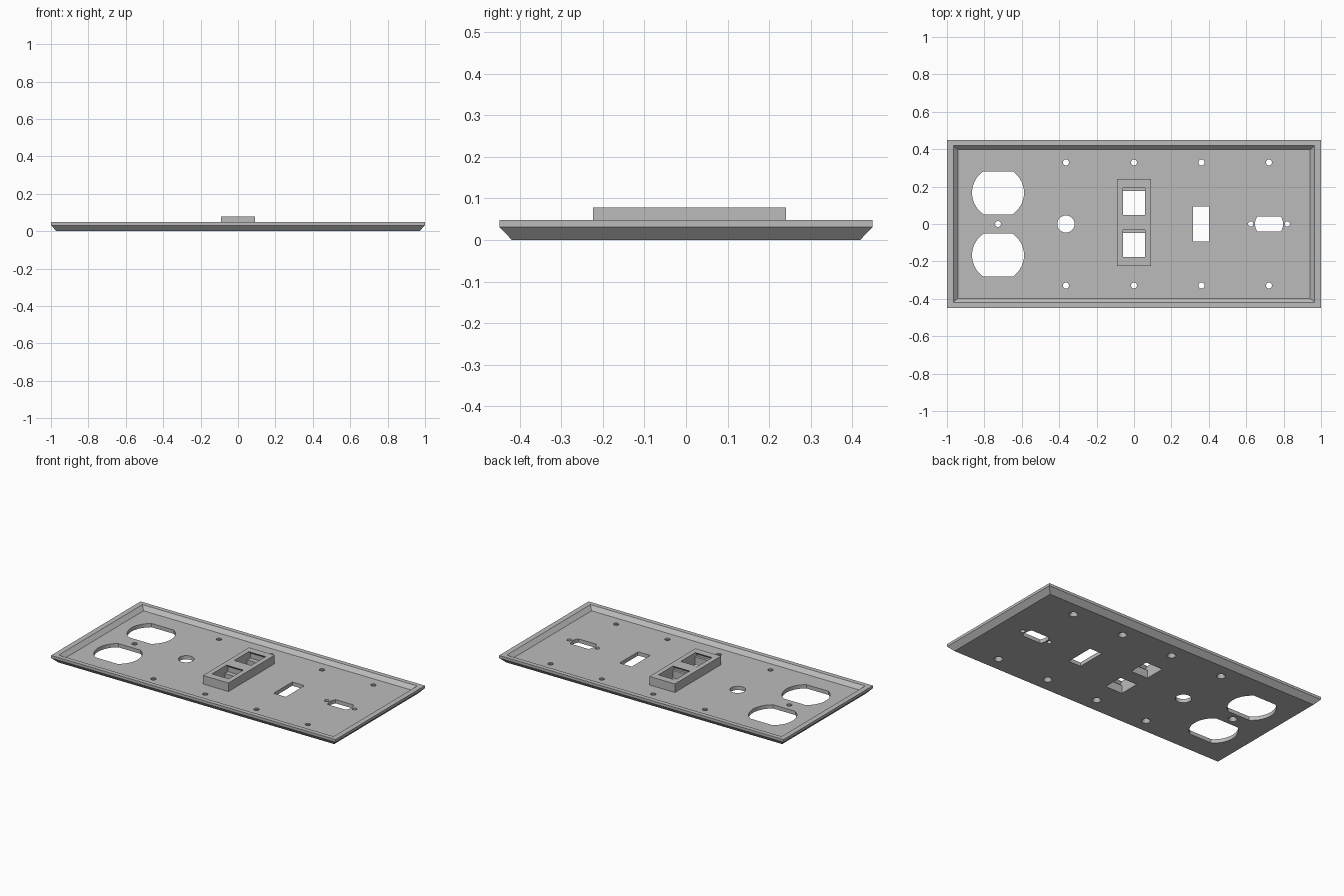
import bpy
import bmesh
import math

old = bpy.data.objects.get("Cube")
if old:
    bpy.data.objects.remove(old, do_unlink=True)

grey = bpy.data.materials.new("plain grey")
grey.use_nodes = True
COLOR = (0.5, 0.5, 0.5, 1)
grey.diffuse_color = COLOR
grey.node_tree.nodes["Principled BSDF"].inputs["Base Color"].default_value = COLOR


def loft(bm, rings):
    """Closed solid through matching rings of points."""
    rows = [[bm.verts.new(p) for p in ring] for ring in rings]
    n = len(rows[0])
    bm.faces.new(rows[0][::-1])
    bm.faces.new(rows[-1])
    for low, high in zip(rows, rows[1:]):
        for i in range(n):
            j = (i + 1) % n
            bm.faces.new((low[i], low[j], high[j], high[i]))


def rect(hx, hy, z, cx=0, cy=0):
    return [(cx + sx * hx, cy + sy * hy, z)
            for sx, sy in ((-1, -1), (1, -1), (1, 1), (-1, 1))]


def disc(cx, cy, r, z, n=24):
    return [(cx + r * math.cos(math.tau * i / n),
             cy + r * math.sin(math.tau * i / n), z) for i in range(n)]


def flat_round(cx, cy, r, half, z, n=14):
    """Circle cut flat at the top and bottom."""
    a = math.asin(half / r)
    arc = [-a + 2 * a * i / n for i in range(n + 1)]
    angles = arc + [t + math.pi for t in arc]
    return [(cx + r * math.cos(t), cy + r * math.sin(t), z) for t in angles]


def make(name, bm):
    bmesh.ops.recalc_face_normals(bm, faces=bm.faces)
    mesh = bpy.data.meshes.new(name)
    bm.to_mesh(mesh)
    bm.free()
    mesh.materials.append(grey)
    ob = bpy.data.objects.new(name, mesh)
    bpy.context.collection.objects.link(ob)
    return ob


def combine(ob, tool, operation):
    mod = ob.modifiers.new(operation.lower(), "BOOLEAN")
    mod.object, mod.operation, mod.solver = tool, operation, "EXACT"
    bpy.context.view_layer.objects.active = ob
    bpy.ops.object.modifier_apply(modifier=mod.name)
    bpy.data.objects.remove(tool, do_unlink=True)


LOW, HIGH = -0.02, 0.1
FLOOR, RIM, TOP = 0.024, 0.048, 0.0785

# Plate with a chamfered edge
bm = bmesh.new()
loft(bm, [rect(0.97, 0.419, 0), rect(1, 0.449, 0.0315), rect(1, 0.449, RIM)])
plate = make("wall_plate", bm)

# Shallow tray behind the rim
bm = bmesh.new()
loft(bm, [rect(0.942, 0.397, FLOOR), rect(0.966, 0.42, RIM), rect(0.966, 0.42, HIGH)])
combine(plate, make("tray_cutter", bm), "DIFFERENCE")

# Raised socket block
bm = bmesh.new()
loft(bm, [rect(0.09, 0.232, 0.012, cy=0.008), rect(0.09, 0.232, TOP, cy=0.008)])
combine(plate, make("socket_block", bm), "UNION")

# All openings
bm = bmesh.new()

# Paired outlets
for side in (-1, 1):
    loft(bm, [flat_round(-0.727, side * 0.167, 0.139, 0.115, z) for z in (LOW, HIGH)])

# Round port, switch slot and connector port
loft(bm, [disc(-0.364, 0, 0.046, z, 32) for z in (LOW, HIGH)])
loft(bm, [rect(0.043, 0.0935, z, cx=0.359) for z in (LOW, HIGH)])
loft(bm, [flat_round(0.722, 0, 0.075, 0.04, z) for z in (LOW, HIGH)])
for side in (-1, 1):
    loft(bm, [disc(0.722 + side * 0.098, 0, 0.014, z) for z in (LOW, HIGH)])

# Countersunk screw holes
screws = [(x, s * 0.329) for x in (-0.364, 0, 0.361, 0.722) for s in (-1, 1)]
for x, y in screws + [(-0.727, 0)]:
    loft(bm, [disc(x, y, 0.026, LOW), disc(x, y, 0.026, 0),
              disc(x, y, 0.016, 0.02), disc(x, y, 0.016, HIGH)])

# Jack sockets with clip pockets and sloped catches
jack = [(0.047, LOW), (0.177, LOW), (0.177, 0.0315), (0.208, 0.0315),
        (0.208, 0.063), (0.193, TOP), (0.193, HIGH), (0.047, HIGH),
        (0.047, TOP), (0.031, 0.063), (0.031, 0.051), (0.047, 0.051)]
for shift in (0, -0.224):
    loft(bm, [[(x, y + shift, z) for y, z in jack] for x in (-0.059, 0.059)])

combine(plate, make("opening_cutter", bm), "DIFFERENCE")

# Smooth the round walls, keep the corners crisp
bpy.ops.object.select_all(action="DESELECT")
plate.select_set(True)
bpy.context.view_layer.objects.active = plate
bpy.ops.object.shade_smooth_by_angle(angle=math.radians(25))
